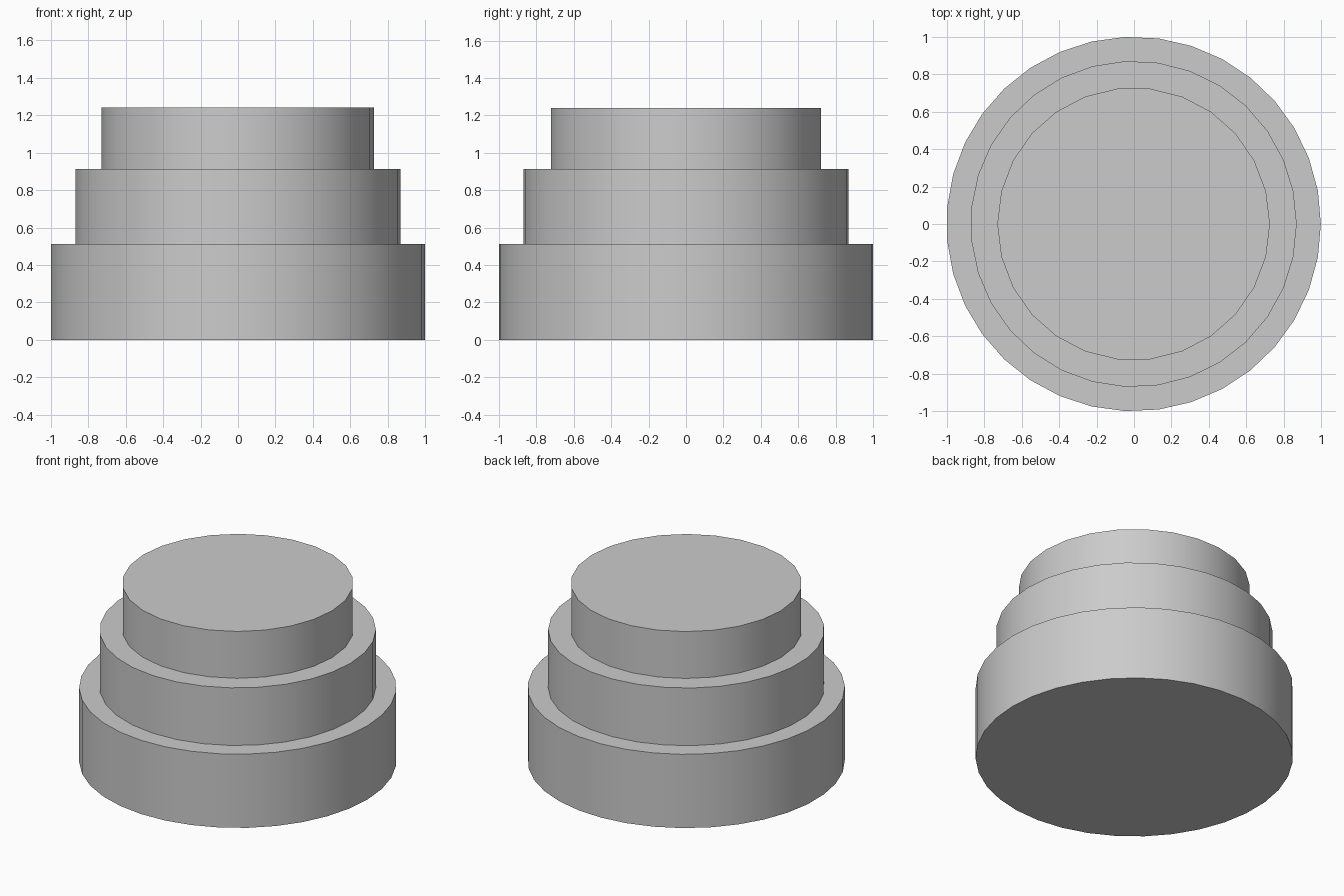
import bpy
import bmesh
import math

cube = bpy.data.objects.get("Cube")
if cube:
    bpy.data.objects.remove(cube, do_unlink=True)

# Single plain grey
grey = bpy.data.materials.new("light_grey")
grey.use_nodes = True
colour = (0.6, 0.6, 0.6, 1.0)
grey.diffuse_color = colour
grey.node_tree.nodes["Principled BSDF"].inputs["Base Color"].default_value = colour


def add_tier(name, radius, sides, bottom, top):
    """Upright cylinder whose first corner points along +x."""
    bm = bmesh.new()
    rim = []
    for i in range(sides):
        a = math.tau * i / sides
        rim.append(bm.verts.new((radius * math.cos(a), radius * math.sin(a), bottom)))
    base = bm.faces.new(rim)
    lifted = bmesh.ops.extrude_face_region(bm, geom=[base], use_keep_orig=True)["geom"]
    for v in lifted:
        if isinstance(v, bmesh.types.BMVert):
            v.co.z = top
    bmesh.ops.recalc_face_normals(bm, faces=bm.faces)
    mesh = bpy.data.meshes.new(name)
    bm.to_mesh(mesh)
    bm.free()
    mesh.materials.append(grey)
    obj = bpy.data.objects.new(name, mesh)
    obj.location.x = -0.002
    bpy.context.collection.objects.link(obj)
    # Round walls with crisp rims
    bpy.ops.object.select_all(action='DESELECT')
    obj.select_set(True)
    bpy.context.view_layer.objects.active = obj
    bpy.ops.object.shade_smooth_by_angle(angle=math.radians(30))


# Three stacked tiers, narrowing upward
add_tier("bottom_tier", 1.0, 35, 0.0, 0.513)
add_tier("middle_tier", 0.871, 31, 0.513, 0.914)
add_tier("top_tier", 0.728, 26, 0.914, 1.24)
